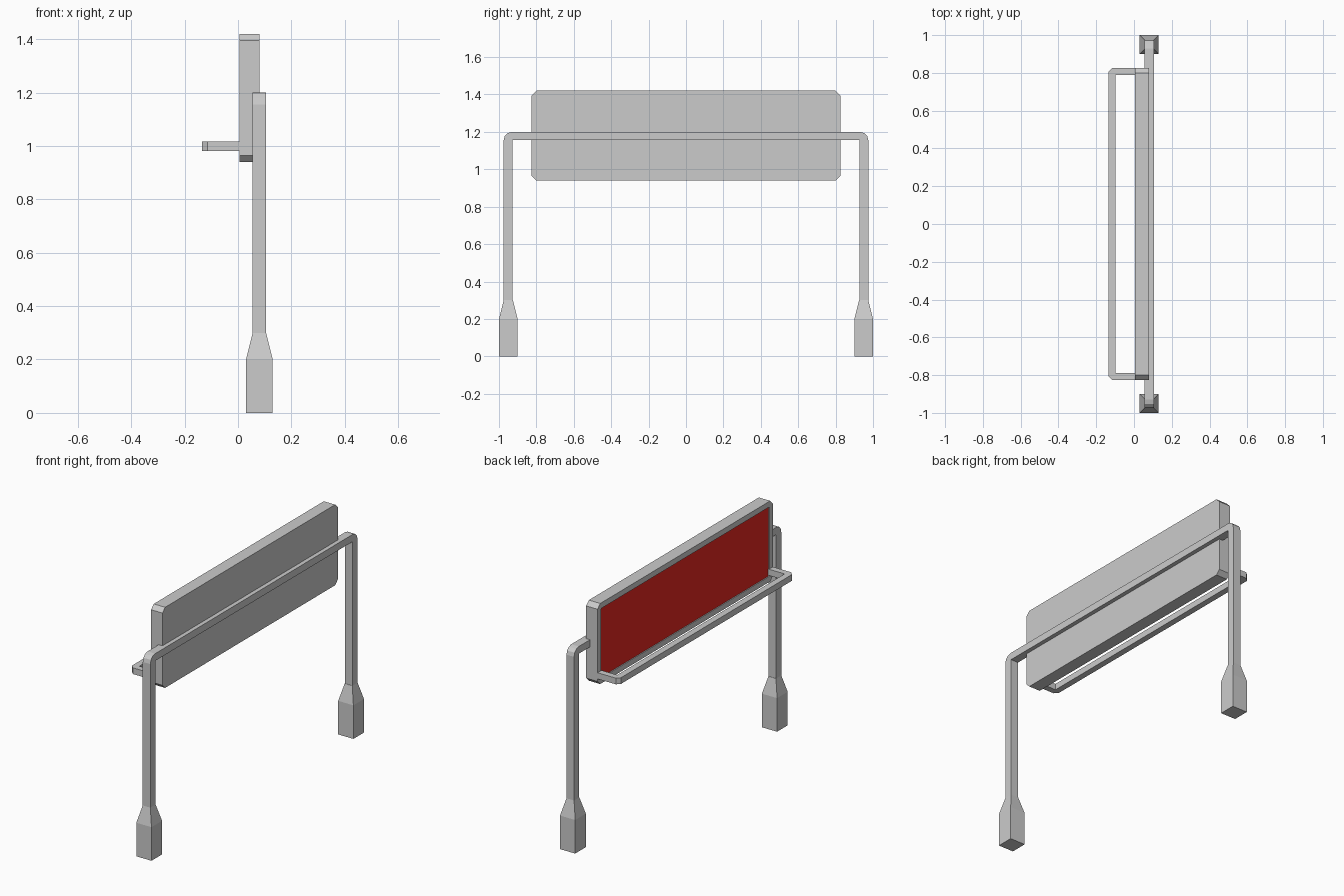
import bpy, bmesh, math
from mathutils import Vector

if "Cube" in bpy.data.objects:
    bpy.data.objects.remove(bpy.data.objects["Cube"])


def finish(name, bm):
    bmesh.ops.recalc_face_normals(bm, faces=bm.faces)
    mesh = bpy.data.meshes.new(name)
    bm.to_mesh(mesh)
    bm.free()
    obj = bpy.data.objects.new(name, mesh)
    bpy.context.collection.objects.link(obj)
    return obj


def prism(outline, offset):
    """Solid from a closed outline of 3D points, pushed along offset."""
    bm = bmesh.new()
    face = bm.faces.new([bm.verts.new(p) for p in outline])
    ext = bmesh.ops.extrude_face_region(bm, geom=[face], use_keep_orig=True)
    verts = [g for g in ext["geom"] if isinstance(g, bmesh.types.BMVert)]
    bmesh.ops.translate(bm, verts=verts, vec=offset)
    bmesh.ops.recalc_face_normals(bm, faces=bm.faces)
    return bm


# Support frame: two posts and a crossbar with rounded outer corners
X0, X1 = 0.055, 0.105
OUT, INN, TOP, UNDER, R = 0.975, 0.927, 1.20, 1.157, 0.045
half = [(INN, 0.30), (OUT, 0.30)]
for i in range(4):
    a = math.radians(30 * i)
    half.append((OUT - R + R * math.cos(a), TOP - R + R * math.sin(a)))
other = [(-y, z) for y, z in reversed(half)]
loop = half + other + [(-INN, UNDER), (INN, UNDER)]
finish("support_frame", prism([(X0, y, z) for y, z in loop], (X1 - X0, 0, 0)))

# Post feet: square block tapering into the post
for side, label in ((-1, "front"), (1, "back")):
    bm = bmesh.new()
    rings = []
    for z, h in ((0, 0.05), (0.2, 0.05), (0.3, 0.025)):
        rings.append([bm.verts.new((0.08 + sx * h, side * 0.95 + sy * h, z))
                      for sx, sy in ((-1, -1), (1, -1), (1, 1), (-1, 1))])
    for lo, hi in zip(rings, rings[1:]):
        for i in range(4):
            j = (i + 1) % 4
            bm.faces.new((lo[i], lo[j], hi[j], hi[i]))
    bm.faces.new(rings[0])
    bm.faces.new(rings[-1])
    finish(label + "_post_foot", bm)

# Sign board: chamfered slab with a slightly recessed red panel
Y, Z0, Z1, C = 0.825, 0.94, 1.42, 0.025
corners = [(Y, Z0 + C), (Y, Z1 - C), (Y - C, Z1), (C - Y, Z1),
           (-Y, Z1 - C), (-Y, Z0 + C), (C - Y, Z0), (Y - C, Z0)]
bm = prism([(0.005, y, z) for y, z in corners], (0.075, 0, 0))
panel = min(bm.faces, key=lambda f: f.calc_center_median().x)
bmesh.ops.inset_region(bm, faces=[panel], thickness=0.036)
bmesh.ops.inset_region(bm, faces=[panel], thickness=0.0005, depth=-0.005)
panel.material_index = 1
board = finish("sign_board", bm)
grey = bpy.data.materials.new("board_grey")
red = bpy.data.materials.new("panel_red")
red.diffuse_color = (0.8, 0.02, 0.015, 1)
red.use_nodes = True
red.node_tree.nodes["Principled BSDF"].inputs["Base Color"].default_value = red.diffuse_color
board.data.materials.append(grey)
board.data.materials.append(red)

# Lower rail: U-shaped bar standing out from the panel
XF, T, K = -0.135, 0.037, 0.02
rail = [(0.02, Y), (XF + K, Y), (XF, Y - K), (XF, K - Y), (XF + K, -Y), (0.02, -Y),
        (0.02, T - Y), (XF + T, T - Y), (XF + T, Y - T), (0.02, Y - T)]
finish("lower_rail", prism([(x, y, 0.98) for x, y in rail], (0, 0, 0.037)))
